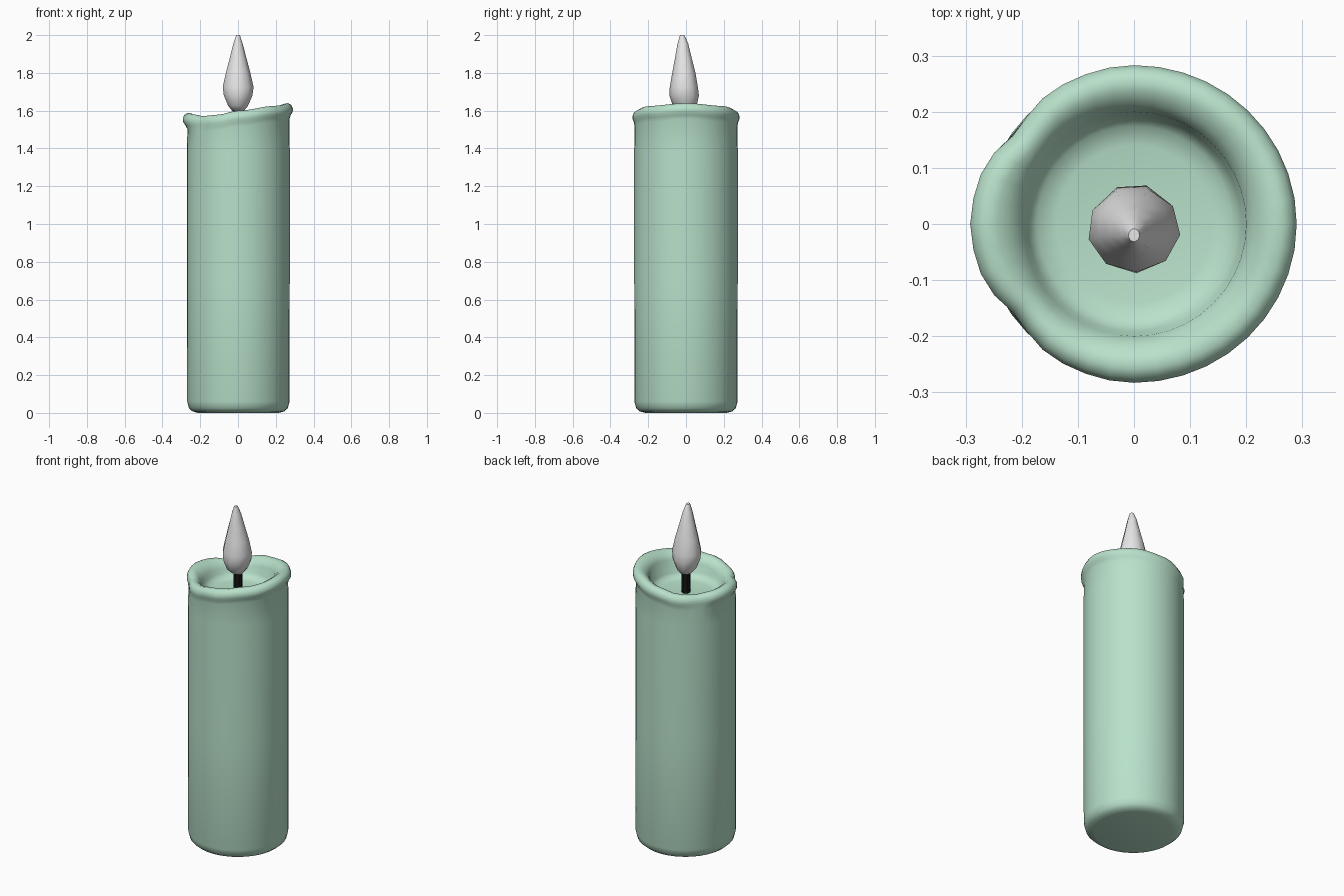
import bpy, bmesh, math

cube = bpy.data.objects.get("Cube")
if cube:
    bpy.data.objects.remove(cube, do_unlink=True)


def material(name, rgb):
    mat = bpy.data.materials.new(name)
    mat.use_nodes = True
    mat.diffuse_color = (*rgb, 1)
    mat.node_tree.nodes["Principled BSDF"].inputs["Base Color"].default_value = (*rgb, 1)
    return mat


def lathe(name, rows, sides, point, mat, angle):
    """Skin rings of points, where point(row, theta) gives each position."""
    bm = bmesh.new()
    rings = [[bm.verts.new(point(row, math.tau * i / sides)) for i in range(sides)]
             for row in rows]
    for low, high in zip(rings, rings[1:]):
        for i in range(sides):
            j = (i + 1) % sides
            bm.faces.new((low[i], low[j], high[j], high[i]))
    bm.faces.new(rings[0][::-1])
    bm.faces.new(rings[-1])
    mesh = bpy.data.meshes.new(name)
    bm.to_mesh(mesh)
    bm.free()
    mesh.materials.append(mat)
    obj = bpy.data.objects.new(name, mesh)
    bpy.context.collection.objects.link(obj)
    bpy.ops.object.select_all(action="DESELECT")
    obj.select_set(True)
    bpy.context.view_layer.objects.active = obj
    bpy.ops.object.shade_smooth_by_angle(angle=math.radians(angle))
    return obj


def blend(keys, x):
    """Smooth interpolation between (x, value) keys."""
    for (a, u), (b, v) in zip(keys, keys[1:]):
        if x <= b:
            t = (x - a) / (b - a)
            return u + (v - u) * t * t * (3 - 2 * t)
    return keys[-1][1]


wax = material("pale green wax", (0.48, 0.75, 0.59))
flame_grey = material("light grey flame", (0.8, 0.8, 0.8))
wick_black = material("black wick", (0.008, 0.008, 0.008))

# Melted rim: height and outward bulge by angle away from +x
rim_height = [(0, 1.64), (45, 1.625), (90, 1.6), (115, 1.578), (140, 1.571),
              (160, 1.583), (180, 1.588)]
rim_bulge = [(0, 0.015), (90, 0.008), (120, 0.004), (143, -0.008), (160, 0.012), (180, 0.017)]

# Candle profile: radius, height, share of rim bulge, height measured from rim
candle_rows = [
    (0.215, 0.0, 0, False), (0.245, 0.008, 0, False), (0.264, 0.025, 0, False),
    (0.273, 0.06, 0, False), (0.274, 0.7, 0, False), (0.274, 1.4, 0, False),
    (0.272, -0.085, 0, True), (0.272, -0.062, 0.5, True), (0.275, -0.045, 1, True),
    (0.275, -0.028, 1, True), (0.267, -0.01, 1, True), (0.25, 0.0, 1, True),
    (0.23, -0.004, 0.8, True), (0.212, -0.02, 0.4, True), (0.2, -0.045, 0, True),
    (0.192, 1.51, 0, False), (0.175, 1.488, 0, False), (0.14, 1.48, 0, False),
    (0.02, 1.48, 0, False),
]


def candle_point(row, theta):
    r, z, share, from_rim = row
    around = abs((math.degrees(theta) + 180) % 360 - 180)
    r += share * blend(rim_bulge, around)
    if from_rim:
        z += blend(rim_height, around)
    # the lower side of the wax sits slightly further in
    x = r * math.cos(theta)
    if not share and x < 0:
        x *= 0.985
    return x, r * math.sin(theta), z


lathe("candle_body", candle_rows, 40, candle_point, wax, 60)

# Wick from the wax pool into the flame
lathe("wick", [(0.024, 1.47), (0.024, 1.62)], 8,
      lambda row, a: (row[0] * math.cos(a), row[0] * math.sin(a), row[1]), wick_black, 30)

# Flame: half width, half depth, height, depth offset
flame_rows = [(0.03, 0.035, 1.597, 0), (0.053, 0.064, 1.625, -0.005),
              (0.077, 0.08, 1.68, -0.008), (0.083, 0.076, 1.725, -0.01),
              (0.066, 0.063, 1.8, -0.01), (0.046, 0.046, 1.875, -0.013),
              (0.025, 0.029, 1.955, -0.016), (0.01, 0.012, 2.0, -0.02)]
lathe("flame", flame_rows, 9,
      lambda row, a: (row[0] * math.cos(a - 0.12), row[3] + row[1] * math.sin(a - 0.12), row[2]),
      flame_grey, 50)
